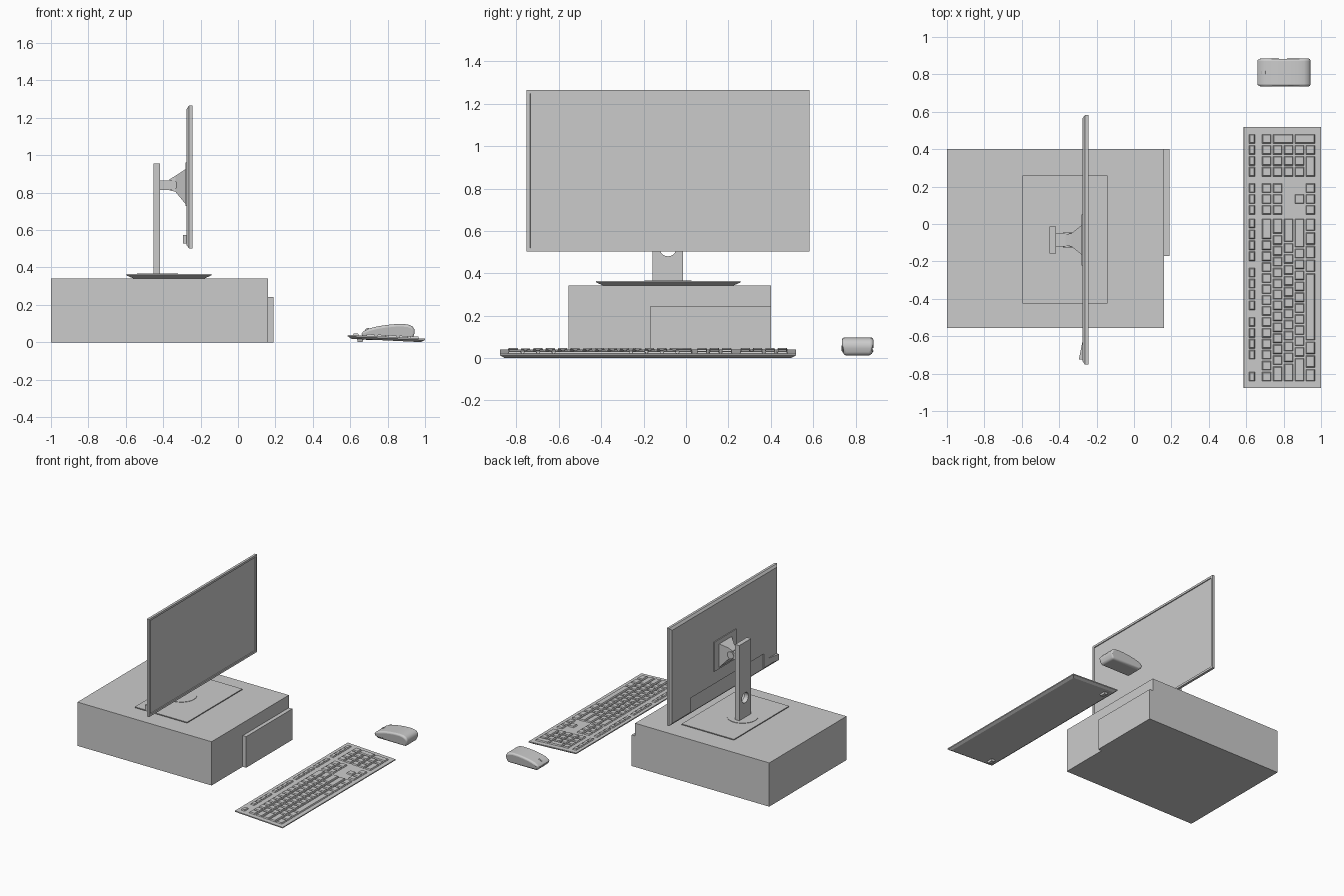
import bpy, bmesh, math

if "Cube" in bpy.data.objects:
    bpy.data.objects.remove(bpy.data.objects["Cube"])

def add_stack(bm, axis, layers):
    """Loft rectangles (u0,u1,v0,v1) along an axis; returns the last cap."""
    rings = []
    for p, (u0, u1, v0, v1) in layers:
        pts = [(u0, v0), (u1, v0), (u1, v1), (u0, v1)]
        rings.append([bm.verts.new((p, u, v) if axis == 'x' else (u, v, p)) for u, v in pts])
    bm.faces.new(rings[0][::-1])
    for a, b in zip(rings, rings[1:]):
        for i in range(4):
            j = (i + 1) % 4
            bm.faces.new((a[i], a[j], b[j], b[i]))
    return bm.faces.new(rings[-1])

def finish(name, bm):
    bmesh.ops.recalc_face_normals(bm, faces=bm.faces[:])
    me = bpy.data.meshes.new(name)
    bm.to_mesh(me)
    bm.free()
    ob = bpy.data.objects.new(name, me)
    bpy.context.collection.objects.link(ob)
    return ob

def stack(name, axis, layers):
    bm = bmesh.new()
    add_stack(bm, axis, layers)
    return finish(name, bm)

def box(name, x0, x1, y0, y1, z0, z1):
    return stack(name, 'z', [(z0, (x0, x1, y0, y1)), (z1, (x0, x1, y0, y1))])

def inset(r, d):
    return (r[0] + d, r[1] - d, r[2] + d, r[3] - d)

def cylinder(name, loc, r, depth, rot=(0, 0, 0)):
    bpy.ops.mesh.primitive_cylinder_add(vertices=32, radius=r, depth=depth, location=loc, rotation=rot)
    ob = bpy.context.object
    ob.name = name
    bpy.ops.object.shade_smooth_by_angle()
    return ob

def cut(ob, cutter):
    cutter.hide_render = True
    cutter.display_type = 'WIRE'
    m = ob.modifiers.new("cut", 'BOOLEAN')
    m.operation = 'DIFFERENCE'
    m.solver = 'EXACT'
    m.object = cutter

MID = -0.085            # centre line of the monitor and stand
H = math.pi / 2

# Computer case with its raised front panel
box("computer_case", -1, 0.16, -0.555, 0.4, 0, 0.342)
box("case_front_panel", 0.16, 0.19, -0.17, 0.4, 0, 0.243)

# Stand: base with undercut edge, foot disc, post with cable hole
base = (-0.595, -0.143, -0.425, 0.258)
stack("stand_base", 'z', [(0.342, inset(base, 0.035)), (0.357, base), (0.364, base)])
cylinder("stand_foot_disc", (-0.43, MID, 0.365), 0.11, 0.004)
post = box("stand_post", -0.452, -0.416, MID - 0.072, MID + 0.072, 0.36, 0.955)
cut(post, cylinder("cable_hole_cutter", (-0.434, MID, 0.52), 0.04, 0.2, (0, H, 0)))

# Tilting arm, pivot and mounting bracket
box("stand_arm", -0.418, -0.345, MID - 0.036, MID + 0.036, 0.814, 0.866)
cylinder("tilt_pivot", (-0.352, MID, 0.84), 0.027, 0.08, (H, 0, 0))
stack("mount_bracket", 'x', [(-0.365, (MID - 0.03, MID + 0.03, 0.812, 0.872)),
                             (-0.335, (MID - 0.035, MID + 0.035, 0.805, 0.89)),
                             (-0.281, (MID - 0.078, MID + 0.078, 0.74, 0.925))])
stack("mount_plate", 'x', [(x, (MID - 0.137, MID + 0.137, 0.73, 0.96)) for x in (-0.282, -0.27)])

# Monitor housing: chamfered back, sunken screen in front
face = (-0.752, 0.583, 0.502, 1.265)
bm = bmesh.new()
front = add_stack(bm, 'x', [(-0.275, inset(face, 0.018)), (-0.262, face), (-0.243, face)])
bmesh.ops.recalc_face_normals(bm, faces=bm.faces[:])
bmesh.ops.inset_region(bm, faces=[front], thickness=0.023)
bmesh.ops.inset_region(bm, faces=[front], thickness=0.002, depth=-0.006)
monitor = finish("monitor", bm)
cut(monitor, box("port_bay_cutter", -0.3, -0.269, -0.57, 0.34, 0.46, 0.63))

# Wedge-shaped control block on the back of the monitor
stack("monitor_controls", 'z', [(z, (-0.295, -0.27, -0.725, -0.63)) for z in (0.527, 0.575)])
wedge = bpy.data.objects["monitor_controls"].data
for v in wedge.vertices:
    if v.co.x < -0.28 and v.co.y > -0.7:
        v.co.x = -0.276

# Keyboard: everything is built flat, then tilted towards the user (+x)
def tilt(ob):
    ob.location = (0.587, 0, 0.04)
    ob.rotation_euler = (0, math.atan2(0.02, 0.413), 0)

deck = (0, 0.413, -0.877, 0.518)
tilt(stack("keyboard_body", 'z', [(-0.02, inset(deck, 0.02)), (-0.008, deck), (0, deck)]))
for side, y in (("left", -0.83), ("right", 0.42)):
    pad = (0.05, 0.085, y, y + 0.05)
    tilt(stack(f"keyboard_foot_{side}", 'z', [(-0.035, inset(pad, 0.004)), (-0.018, pad)]))

U = 0.0585              # key pitch
bm = bmesh.new()

def key(y, row, w=1.0, rows=1.0):
    x = 0.093 + row * U
    r = inset((x, x + rows * U, y, y + w * U), 0.004)
    add_stack(bm, 'z', [(-0.002, r), (0.009, inset(r, 0.005))])

def key_row(y, row, widths, rows=1.0):
    for w in widths:
        key(y, row, w, rows)
        y += w * U

# main block
main = [[1] * 13 + [2], [1.5] + [1] * 12 + [1.5], [1.75] + [1] * 11 + [2.25],
        [2.25] + [1] * 10 + [2.75], [1.25] * 3 + [6.25] + [1.25] * 4]
for row, widths in enumerate(main):
    key_row(-0.845, row, widths)
# function row in groups
for start, n in ((0, 1), (2, 4), (6.5, 4), (11, 4)):
    key_row(-0.845 + start * U, -1.2, [1] * n, 0.7)
# navigation and arrow keys
NAV, PAD = 0.046, 0.25
for row in (0, 1, 4):
    key_row(NAV, row, [1] * 3)
key(NAV + U, 3)
key_row(NAV, -1.2, [1] * 3, 0.7)
# number pad
key_row(PAD, -1.2, [1] * 4, 0.7)
key_row(PAD, 0, [1] * 4)
for row in (1, 2, 3):
    key_row(PAD, row, [1] * 3)
key_row(PAD, 4, [2, 1])
for row in (1, 3):
    key(PAD + 3 * U, row, 1, 2)
tilt(finish("keyboard_keys", bm))

# Mouse: side profile extruded across, narrowed at the bottom, edges rounded
profile = [(0.685, 0.012), (0.665, 0.03), (0.66, 0.046), (0.672, 0.06), (0.70, 0.074), (0.74, 0.084),
           (0.79, 0.092), (0.84, 0.097), (0.88, 0.098), (0.91, 0.095), (0.932, 0.086),
           (0.944, 0.068), (0.943, 0.045), (0.93, 0.012)]
bm = bmesh.new()
sides = []
for s in (-1, 1):
    sides.append([bm.verts.new((x, 0.81 + s * (0.075 if z > 0.035 else 0.065), z)) for x, z in profile])
a, b = sides
for i in range(len(a)):
    j = (i + 1) % len(a)
    bm.faces.new((a[i], a[j], b[j], b[i]))
bm.faces.new(a)
bm.faces.new(b[::-1])
mouse = finish("mouse_body", bm)
bev = mouse.modifiers.new("round", 'BEVEL')
bev.width = 0.014
bev.segments = 4
bev.limit_method = 'ANGLE'
bev.angle_limit = math.radians(65)
bpy.ops.object.select_all(action='DESELECT')
mouse.select_set(True)
bpy.context.view_layer.objects.active = mouse
bpy.ops.object.shade_smooth_by_angle(angle=math.radians(40))
cylinder("mouse_wheel", (0.695, 0.81, 0.058), 0.018, 0.014, (H, 0, 0))
